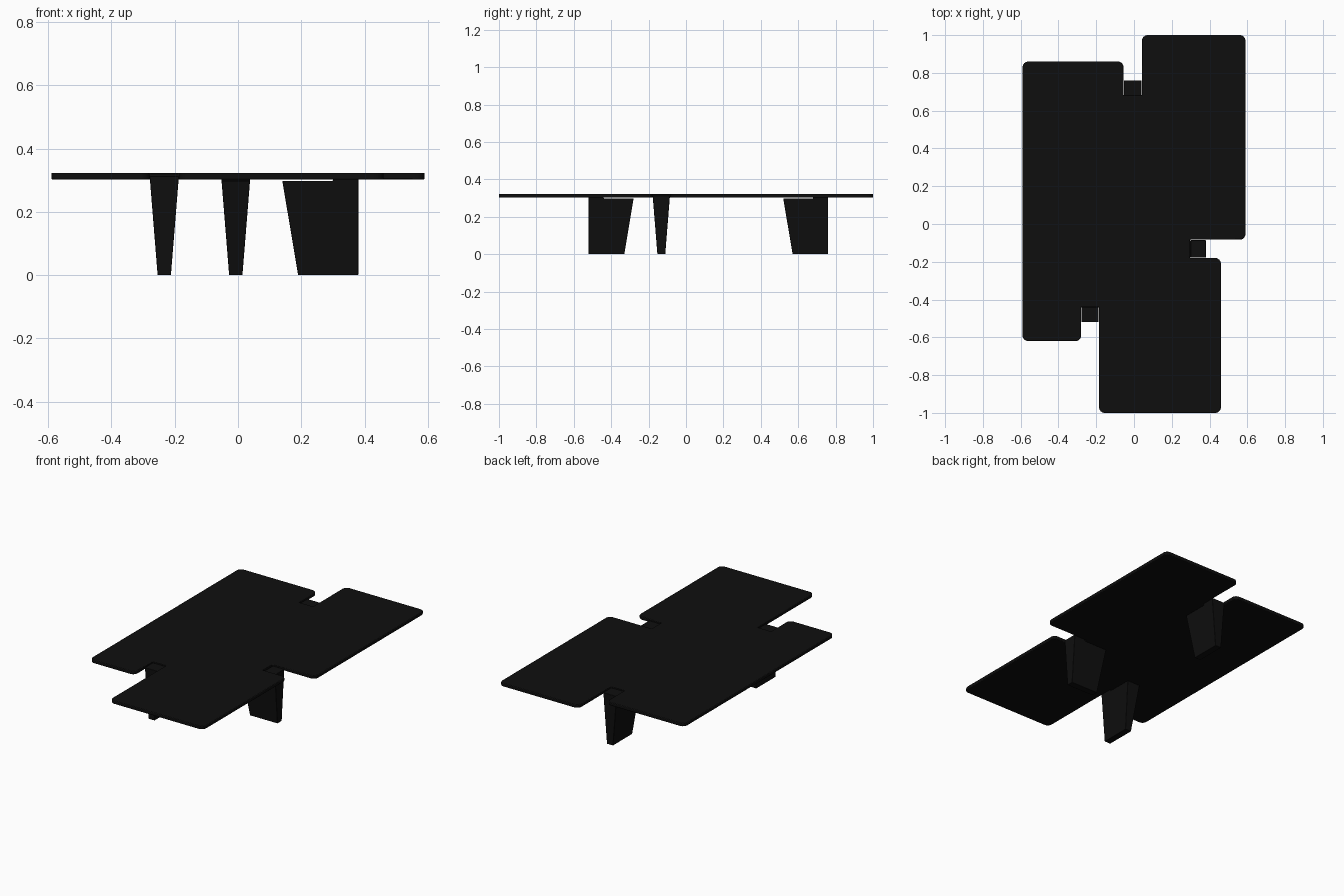
import bpy, bmesh
from math import pi, cos, sin
from mathutils import Vector

if "Cube" in bpy.data.objects:
    bpy.data.objects.remove(bpy.data.objects["Cube"])

black = bpy.data.materials.new("black lacquer")
black.diffuse_color = (0.0045, 0.0045, 0.0045, 1)
black.use_nodes = True
black.node_tree.nodes["Principled BSDF"].inputs["Base Color"].default_value = black.diffuse_color


def finish(name, bm, bevel):
    bmesh.ops.recalc_face_normals(bm, faces=bm.faces)
    me = bpy.data.meshes.new(name)
    bm.to_mesh(me)
    bm.free()
    me.materials.append(black)
    ob = bpy.data.objects.new(name, me)
    bpy.context.collection.objects.link(ob)
    mod = ob.modifiers.new("soft edge", 'BEVEL')
    mod.width = bevel
    mod.segments = 2
    mod.limit_method = 'ANGLE'
    mod.angle_limit = 0.7
    bpy.context.view_layer.objects.active = ob
    ob.select_set(True)
    bpy.ops.object.shade_smooth_by_angle()
    ob.select_set(False)


def prism(bm, points, z0, z1):
    face = bm.faces.new([bm.verts.new((x, y, z0)) for x, y in points])
    ext = bmesh.ops.extrude_face_region(bm, geom=[face])
    verts = [v for v in ext["geom"] if isinstance(v, bmesh.types.BMVert)]
    bmesh.ops.translate(bm, verts=verts, vec=(0, 0, z1 - z0))


def round_corners(points, r, n=6):
    """Round the convex corners of a counter-clockwise right-angled outline."""
    out = []
    for i, p in enumerate(points):
        p = Vector(p)
        a = (p - Vector(points[i - 1])).normalized()
        b = (Vector(points[(i + 1) % len(points)]) - p).normalized()
        if a.x * b.y - a.y * b.x < 0:      # inner notch corner stays sharp
            out.append(p)
            continue
        c = p - a * r + b * r
        for k in range(n + 1):
            t = pi / 2 * k / n
            out.append(c - b * r * cos(t) + a * r * sin(t))
    return out


# Table top: overlapping panels with three leg slots
outline = [(-0.185, -1), (0.46, -1), (0.46, -0.18), (0.295, -0.18),
           (0.295, -0.083), (0.59, -0.083), (0.59, 1), (0.042, 1),
           (0.042, 0.68), (-0.055, 0.68), (-0.055, 0.86), (-0.59, 0.86),
           (-0.59, -0.62), (-0.28, -0.62), (-0.28, -0.44), (-0.185, -0.44)]
bm = bmesh.new()
prism(bm, round_corners(outline, 0.03), 0.302, 0.323)
finish("table_top", bm, 0.004)


# Tapered legs, each with a shallow tab rising into its slot
def leg(name, outer, direction):
    o, d = Vector(outer), Vector(direction)
    s = Vector((-d.y, d.x))
    bm = bmesh.new()
    # side profile: (distance inward, height, half width)
    profile = [(0, 0, 0.021), (0.19, 0, 0.021), (0.24, 0.298, 0.045),
               (0.08, 0.298, 0.045), (0.08, 0.313, 0.0463), (0, 0.313, 0.0463)]
    sides = []
    for sign in (-1, 1):
        ring = []
        for u, z, w in profile:
            p = o - d * u + s * sign * w
            ring.append(bm.verts.new((p.x, p.y, z)))
        sides.append(ring)
    # outer edge point level with the shoulder keeps the tab separate
    for ring, sign in zip(sides, (-1, 1)):
        p = o + s * sign * 0.045
        ring.append(bm.verts.new((p.x, p.y, 0.298)))
        bm.faces.new([ring[i] for i in (0, 1, 2, 3, 6)])
        bm.faces.new([ring[i] for i in (3, 4, 5, 6)])
    for i in range(7):
        j = (i + 1) % 7
        bm.faces.new((sides[0][i], sides[0][j], sides[1][j], sides[1][i]))
    finish(name, bm, 0.002)


leg("back_leg", (-0.007, 0.76), (0, 1))
leg("right_leg", (0.38, -0.132), (1, 0))
leg("front_leg", (-0.233, -0.52), (0, -1))
